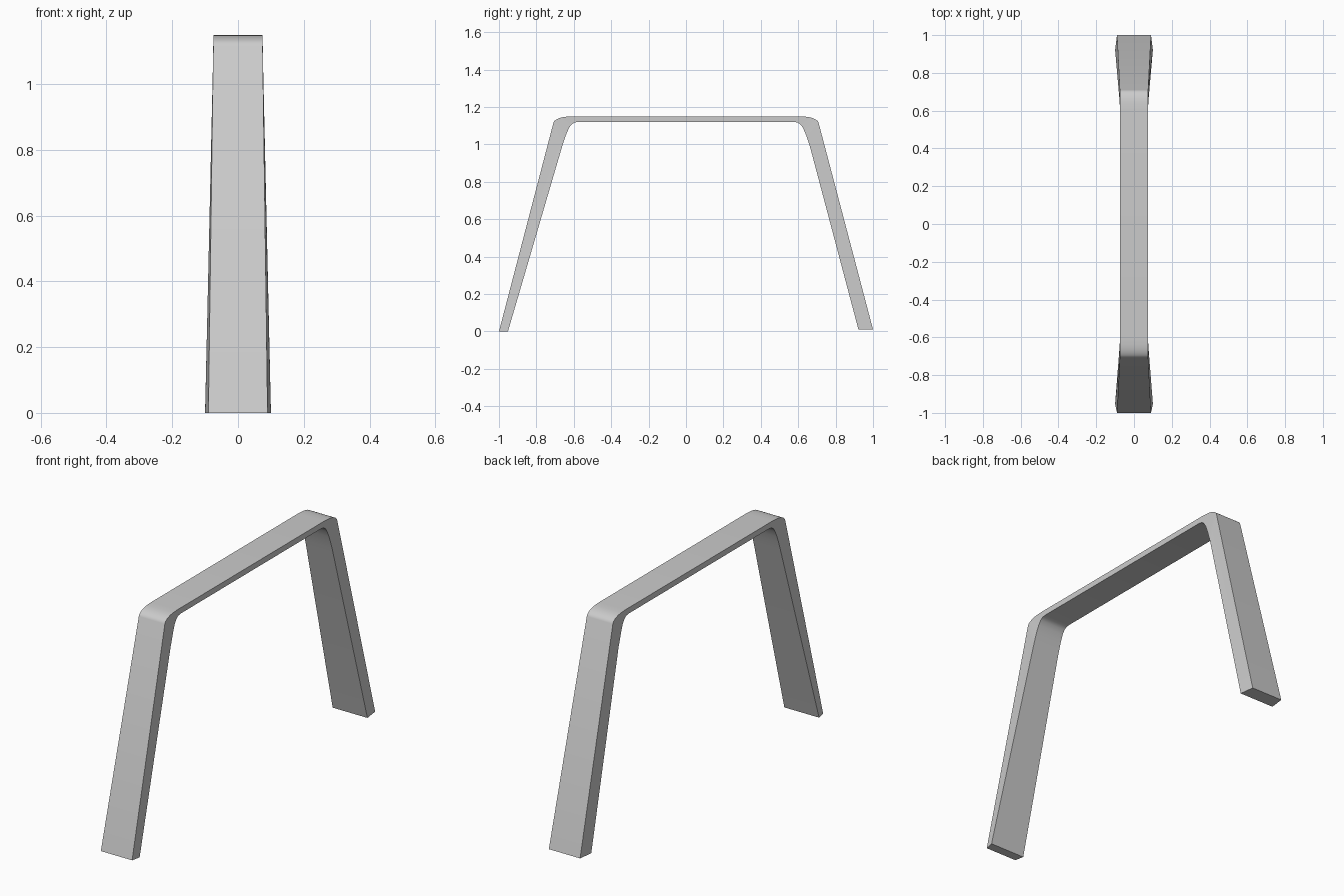
import bpy, bmesh

if "Cube" in bpy.data.objects:
    bpy.data.objects.remove(bpy.data.objects["Cube"])

# Bend stations: outer (y, z), inner (y, z), outer half-width, inner half-width
bend = [
    ((0.709, 1.115), (0.665, 0.98), 0.075, 0.0775),
    ((0.704, 1.125), (0.652, 1.02), 0.075, 0.077),
    ((0.695, 1.132), (0.640, 1.055), 0.075, 0.076),
    ((0.682, 1.139), (0.626, 1.087), 0.075, 0.075),
    ((0.662, 1.145), (0.612, 1.107), 0.075, 0.075),
    ((0.640, 1.148), (0.597, 1.117), 0.075, 0.075),
    ((0.605, 1.150), (0.578, 1.120), 0.075, 0.075),
]
# The two feet are cut slightly differently
front_foot = ((1.0, 0.0), (0.952, 0.0), 0.09, 0.10)
back_foot = ((1.0, 0.01), (0.922, 0.01), 0.09, 0.10)


def ring(bm, station, side):
    (oy, oz), (iy, iz), ow, iw = station
    return [bm.verts.new(p) for p in (
        (-ow, side * oy, oz), (ow, side * oy, oz),
        (iw, side * iy, iz), (-iw, side * iy, iz))]


# Legs and top bar as one continuous bent band
bm = bmesh.new()
rings = [ring(bm, s, -1) for s in [front_foot] + bend]
rings += [ring(bm, s, 1) for s in bend[::-1] + [back_foot]]
for a, b in zip(rings, rings[1:]):
    for i in range(4):
        j = (i + 1) % 4
        bm.faces.new((a[i], a[j], b[j], b[i]))
bm.faces.new(rings[0][::-1])
bm.faces.new(rings[-1])
bmesh.ops.recalc_face_normals(bm, faces=bm.faces)

mesh = bpy.data.meshes.new("bent_leg_frame")
bm.to_mesh(mesh)
bm.free()
frame = bpy.data.objects.new("bent_leg_frame", mesh)
bpy.context.collection.objects.link(frame)

# Soft bends, crisp edges
bpy.context.view_layer.objects.active = frame
frame.select_set(True)
bpy.ops.object.shade_smooth_by_angle(angle=0.6)
